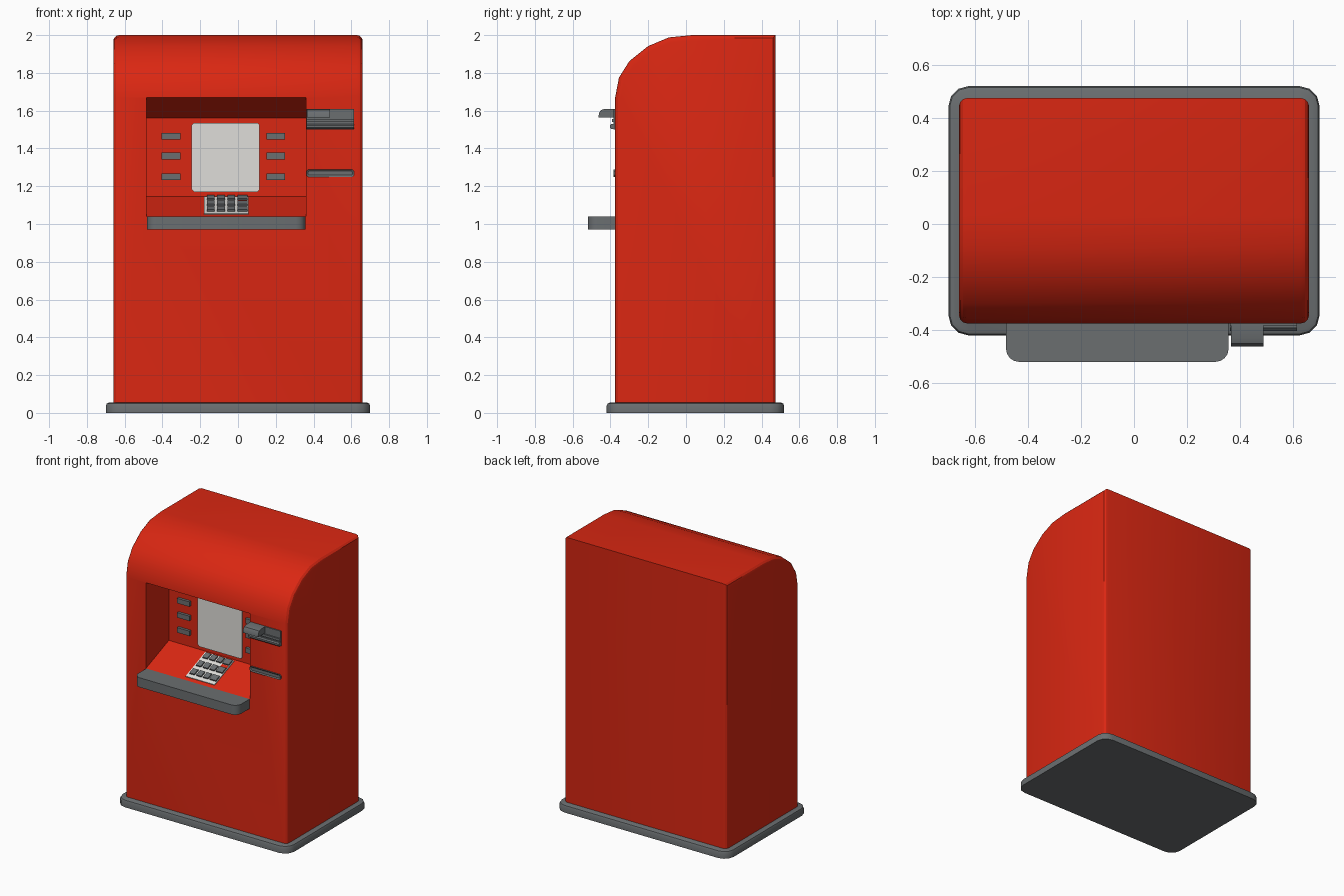
import bpy, bmesh, math
from mathutils import Vector

if "Cube" in bpy.data.objects:
    bpy.data.objects.remove(bpy.data.objects["Cube"])


def material(name, rgb):
    m = bpy.data.materials.new(name)
    m.diffuse_color = (*rgb, 1)
    m.use_nodes = True
    m.node_tree.nodes["Principled BSDF"].inputs["Base Color"].default_value = m.diffuse_color
    return m


RED = material("red paint", (0.70, 0.020, 0.006))
GREY = material("dark grey", (0.145, 0.157, 0.163))
PALE = material("pale grey", (0.74, 0.73, 0.70))


def finish(bm, name, mat):
    bmesh.ops.recalc_face_normals(bm, faces=bm.faces)
    me = bpy.data.meshes.new(name)
    bm.to_mesh(me)
    bm.free()
    ob = bpy.data.objects.new(name, me)
    bpy.context.collection.objects.link(ob)
    me.materials.append(mat)
    return ob


def smooth(ob, angle=35):
    bpy.ops.object.select_all(action='DESELECT')
    ob.select_set(True)
    bpy.context.view_layer.objects.active = ob
    bpy.ops.object.shade_smooth_by_angle(angle=math.radians(angle))


def bevel(bm, width, segs, test):
    edges = [e for e in bm.edges if test(e.verts[0].co, e.verts[1].co)]
    bmesh.ops.bevel(bm, geom=edges, offset=width, segments=segs,
                    affect='EDGES', profile=0.5, clamp_overlap=True)


def profile_bm(pts, x0, x1):
    """Extrude a (y, z) outline along x."""
    bm = bmesh.new()
    f = bm.faces.new([bm.verts.new((x0, y, z)) for y, z in pts])
    r = bmesh.ops.extrude_face_region(bm, geom=[f])
    vs = [g for g in r['geom'] if isinstance(g, bmesh.types.BMVert)]
    bmesh.ops.translate(bm, verts=vs, vec=(x1 - x0, 0, 0))
    bmesh.ops.recalc_face_normals(bm, faces=bm.faces)
    return bm


def box_bm(x0, x1, y0, y1, z0, z1):
    return profile_bm([(y0, z0), (y1, z0), (y1, z1), (y0, z1)], x0, x1)


def box(name, mat, *dims):
    return finish(box_bm(*dims), name, mat)


def vertical(a, b):
    return abs(a.z - b.z) > 0.01 and (a - b).xy.length < 1e-4


FRONT, BACK, WALL = -0.375, 0.475, -0.11

# base plate
bm = box_bm(-0.70, 0.70, -0.42, 0.52, 0, 0.055)
bevel(bm, 0.075, 3, vertical)
bevel(bm, 0.018, 2, lambda a, b: min(a.z, b.z) > 0.05)
smooth(finish(bm, "base_plate", GREY))

# cabinet with curved top and softened side edges
outline = [(BACK, 0.05), (BACK, 2.0), (0.03, 2.0), (-0.09, 1.988), (-0.20, 1.942),
           (-0.30, 1.862), (-0.355, 1.775), (FRONT, 1.67), (FRONT, 0.05)]
bm = profile_bm(outline, -0.66, 0.66)
bevel(bm, 0.03, 3, lambda a, b: abs(a.x - b.x) < 1e-4 and max(a.z, b.z) > 0.1)
cabinet = finish(bm, "cabinet", RED)

# recess cut into the front
cutter = finish(profile_bm([(-0.45, 1.70), (WALL, 1.56), (WALL, 1.145),
                            (FRONT, 1.04), (-0.45, 1.01)], -0.485, 0.36), "recess_cutter", RED)
cutter.hide_render = True
mod = cabinet.modifiers.new("recess", 'BOOLEAN')
mod.operation, mod.solver, mod.object = 'DIFFERENCE', 'EXACT', cutter
bpy.context.view_layer.objects.active = cabinet
bpy.ops.object.modifier_apply(modifier=mod.name)
bpy.data.objects.remove(cutter)
smooth(cabinet, 25)

# ledge under the recess
bm = box_bm(-0.483, 0.357, -0.52, FRONT + 0.005, 0.97, 1.04)
bevel(bm, 0.05, 4, lambda a, b: vertical(a, b) and a.y < -0.5)
smooth(finish(bm, "ledge", GREY))

# screen with clipped corners
bm = box_bm(-0.245, 0.115, WALL - 0.008, WALL + 0.01, 1.17, 1.535)
bevel(bm, 0.012, 1, lambda a, b: abs(a.y - b.y) > 0.01)
finish(bm, "screen", PALE)

# buttons beside the screen
for side, x in (("left", -0.405), ("right", 0.15)):
    for i, z in enumerate((1.465, 1.36, 1.25)):
        box(f"{side}_button_{i + 1}", GREY, x, x + 0.10, WALL - 0.02, WALL + 0.01,
            z - 0.018, z + 0.018)

# keypad lying on the sloping shelf
slope = math.atan2(0.105, WALL - FRONT)


def on_slope(name, mat, x, y, w, length, h):
    ob = box(name, mat, -w / 2, w / 2, -length / 2, length / 2, -0.004, h)
    ob.location = Vector((x, y, 1.04 + (y - FRONT) * math.tan(slope)))
    ob.rotation_euler.x = slope
    return ob


on_slope("keypad_plate", PALE, -0.0625, -0.235, 0.235, 0.245, 0.006)
for c, (x, w) in enumerate(((-0.145, 0.04), (-0.09, 0.04), (-0.035, 0.04), (0.023, 0.052))):
    for r, y in enumerate((-0.30, -0.225, -0.15)):
        on_slope(f"key_{c + 1}_{r + 1}", GREY, x, y, w, 0.048, 0.016)
on_slope("red_key_strip", RED, 0.023, -0.1875, 0.052, 0.022, 0.009)

# card reader: back plate, hooded mouth, lower lips
box("reader_plate", GREY, 0.362, 0.615, FRONT - 0.008, FRONT + 0.01, 1.50, 1.61)
hood = profile_bm([(FRONT, 1.61), (-0.43, 1.61), (-0.45, 1.603), (-0.461, 1.587),
                   (-0.463, 1.563), (FRONT, 1.563)], 0.365, 0.488)
smooth(finish(hood, "reader_hood", GREY))
box("reader_upper_lip", GREY, 0.362, 0.615, FRONT - 0.018, FRONT, 1.54, 1.557)
lip = profile_bm([(FRONT, 1.53), (-0.395, 1.53), (-0.403, 1.522), (-0.403, 1.51),
                  (-0.395, 1.502), (FRONT, 1.502)], 0.362, 0.615)
smooth(finish(lip, "reader_lower_lip", GREY))

# receipt slot with sunken middle
bm = box_bm(0.362, 0.615, FRONT - 0.008, FRONT + 0.01, 1.25, 1.288)
bevel(bm, 0.01, 1, lambda a, b: abs(a.y - b.y) > 0.01)
face = min(bm.faces, key=lambda f: f.calc_center_median().y)
bmesh.ops.inset_region(bm, faces=[face], thickness=0.009, depth=-0.006)
finish(bm, "receipt_slot", GREY)
